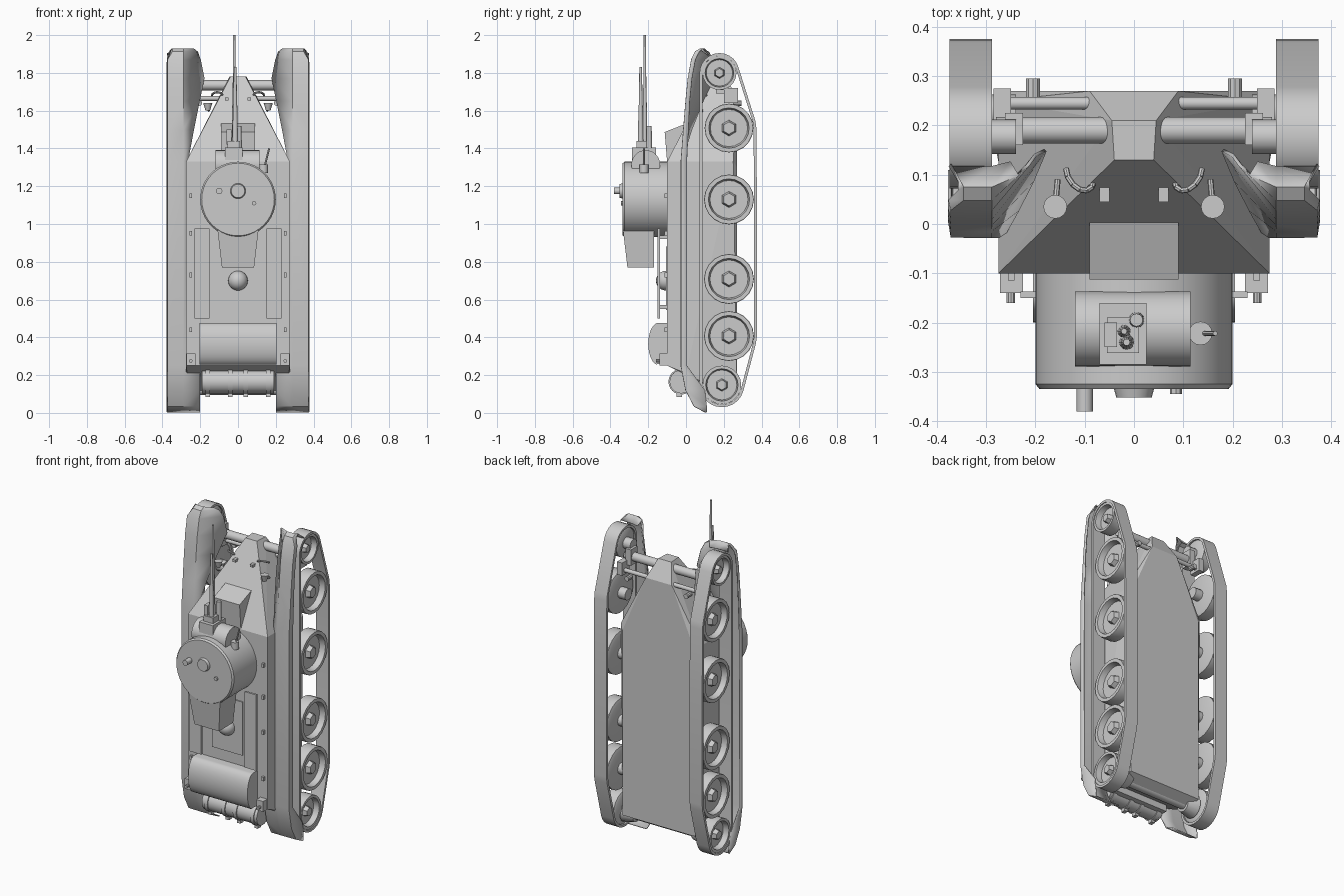
import bpy, bmesh, math
from math import pi, cos, sin, radians
from mathutils import Vector

if "Cube" in bpy.data.objects:
    bpy.data.objects.remove(bpy.data.objects["Cube"])


def finish(name, bm, mirror=False, solid=0, smooth=True):
    bmesh.ops.recalc_face_normals(bm, faces=bm.faces)
    me = bpy.data.meshes.new(name)
    bm.to_mesh(me)
    bm.free()
    if smooth:
        me.shade_smooth()
        me.set_sharp_from_angle(angle=radians(32))
    ob = bpy.data.objects.new(name, me)
    bpy.context.collection.objects.link(ob)
    if solid:
        m = ob.modifiers.new("thickness", 'SOLIDIFY')
        m.thickness, m.offset = solid, 0
    if mirror:
        ob.modifiers.new("mirror", 'MIRROR').use_clip = False
    return ob


def hull(name, pts, mirror=False):
    bm = bmesh.new()
    for p in pts:
        bm.verts.new(p)
    bmesh.ops.convex_hull(bm, input=bm.verts)
    bmesh.ops.dissolve_limit(bm, angle_limit=radians(1), verts=bm.verts, edges=bm.edges)
    return finish(name, bm, mirror, smooth=False)


def sym(pts):
    return [(s * x, y, z) for x, y, z in pts for s in (1, -1)]


def box(name, x, y, z, mirror=False):
    return hull(name, [(a, b, c) for a in x for b in y for c in z], mirror)


def rod(name, p, q, r1, r2=None, n=16, mirror=False):
    p, q = Vector(p), Vector(q)
    bm = bmesh.new()
    bmesh.ops.create_cone(bm, cap_ends=True, segments=n, radius1=r1,
                          radius2=r1 if r2 is None else r2, depth=(q - p).length)
    rot = (q - p).to_track_quat('Z', 'Y').to_matrix().to_4x4()
    bm.transform(rot)
    bmesh.ops.translate(bm, verts=bm.verts, vec=(p + q) / 2)
    return finish(name, bm, mirror)


def lathe_x(name, prof, y, z, n, mirror=False):
    """Spin (radius, x) points about an x-parallel axis."""
    bm = bmesh.new()
    vs = [bm.verts.new((x, y + r, z)) for r, x in prof]
    es = [bm.edges.new(e) for e in zip(vs, vs[1:])]
    bmesh.ops.spin(bm, geom=vs + es, cent=(0, y, z), axis=(1, 0, 0),
                   angle=2 * pi, steps=n)
    bmesh.ops.remove_doubles(bm, verts=bm.verts, dist=1e-5)
    return finish(name, bm, mirror)


# Hull with tapered nose (x, y, z)
hull("hull", sym([
    (.275, -.1, .25), (.275, -.1, 1.33), (.275, .25, 1.33), (.25, .27, 1.30),
    (.04, .13, 1.78), (.045, .21, 1.78), (.09, .27, 1.67),
    (.275, 0, .21), (.25, .2, .10), (.25, .27, .14)]))
hull("driver_hood", sym([(.09, -.1, 1.33), (.09, -.113, 1.487), (.09, .01, 1.535), (.09, 0, 1.4)]))

# Wheels: y, z, radius
wheels = [(.19, .148, .11), (.2275, .407, .14), (.2275, .709, .14),
          (.2275, 1.13, .14), (.2275, 1.508, .137), (.177, 1.8, .097)]
for i, (y, z, r) in enumerate(wheels):
    lathe_x(f"wheel_{i}", [(0, .29), (r * .8, .29), (r - .008, .297), (r - .008, .365), (r * .93, .37),
                           (r * .78, .37), (r * .72, .335), (0, .335)], y, z, 20, True)
    rod(f"wheel_hub_{i}", (.33, y, z), (.362, y, z), r * .32, r * .24, 6, True)
    rod(f"wheel_axle_{i}", (.24, y, z), (.30, y, z), .035, n=12, mirror=True)

# Track band: convex outline around the wheels
samples = []
for y, z, r in wheels:
    for k in range(24):
        a = 2 * pi * k / 24
        samples.append((y + (r + .008) * cos(a), z + (r + .008) * sin(a), cos(a), sin(a)))
samples.sort()


def half(points):
    h = []
    for p in points:
        while len(h) > 1 and ((h[-1][0] - h[-2][0]) * (p[1] - h[-2][1])
                              - (h[-1][1] - h[-2][1]) * (p[0] - h[-2][0])) <= 1e-7:
            h.pop()
        h.append(p)
    return h[:-1]


outline = half(samples) + half(samples[::-1])
bm = bmesh.new()
rings = [[bm.verts.new(v) for v in ((.288, y, z), (.375, y, z),
          (.375, y - .015 * c, z - .015 * s), (.288, y - .015 * c, z - .015 * s))]
         for y, z, c, s in outline]
for a, b in zip(rings, rings[1:] + rings[:1]):
    for k in range(4):
        bm.faces.new((a[k], a[(k + 1) % 4], b[(k + 1) % 4], b[k]))
finish("track", bm, True)

# Fenders: sections of z, top y, inner x, inner y, side lip depth
sections = [(.004, .105, .2, .105, .005), (.035, .045, .2, .045, .065), (.12, .0, .2, 0, .1),
            (.25, -.025, .2, -.025, .03), (1.33, -.025, .265, -.025, .03), (1.5, -.012, .235, .03, .025),
            (1.65, 0, .205, .09, .02), (1.77, .012, .18, .15, .02), (1.87, .03, .2, .14, .02),
            (1.912, .05, .215, .12, .02), (1.926, .075, .235, .1, .012), (1.895, .115, .25, .125, .005)]
bm = bmesh.new()
rows = [[bm.verts.new(v) for v in ((.374 if z < 1.9 else .355, y + lip, z), (.37 if z < 1.9 else .345, y, z),
         (.29, y, z), (xi, yi, z))] for z, y, xi, yi, lip in sections]
for a, b in zip(rows, rows[1:]):
    for k in range(3):
        bm.faces.new((a[k], a[k + 1], b[k + 1], b[k]))
finish("fender", bm, True, solid=.007)

# Turret, bustle and roof fittings
rod("turret", (0, -.1, 1.13), (0, -.325, 1.13), .2, n=40)
rod("turret_roof", (0, -.325, 1.13), (0, -.335, 1.13), .2, .192, n=40)
hull("turret_bustle", sym([(.11, -.335, .98), (.11, -.17, .98), (.085, -.31, .77), (.085, -.17, .77)]))
rod("roof_hatch", (0, -.33, 1.175), (0, -.352, 1.175), .042, .036, n=20)
rod("roof_periscope", (-.1, -.33, 1.175), (-.1, -.381, 1.175), .017)
rod("roof_knob", (.085, -.33, 1.11), (.085, -.345, 1.11), .012, n=8)

# Gun mount and barrels
rod("mantlet", (-.12, -.213, 1.315), (.115, -.213, 1.315), .076, n=28)
box("gun_cradle", (-.07, .025), (-.285, -.16), (1.34, 1.405))
box("gun_receiver", (-.055, .01), (-.262, -.19), (1.40, 1.44))
box("receiver_side", (-.06, -.035), (-.25, -.2), (1.42, 1.5))
for i, (x, y, z0, z1, r1, r2) in enumerate([
        (-.02, -.218, 1.4, 1.72, .014, .009), (-.02, -.218, 1.72, 2.0, .008, .006),
        (-.015, -.24, 1.4, 1.63, .016, .011), (-.015, -.24, 1.63, 1.83, .010, .007),
        (.005, -.195, 1.4, 1.52, .016, .013)]):
    rod(f"gun_barrel_{i}", (x, y, z0), (x, y, z1), r1, r2, 12)
rod("side_lamp", (.135, -.222, 1.27), (.135, -.222, 1.315), .024)
rod("side_lever", (.135, -.222, 1.28), (.165, -.222, 1.4), .005, n=8)

# Engine deck
box("deck_strip", (.15, .23), (-.15, -.137), (.5, .975), True)
for i, z in enumerate((.55, .92)):
    box(f"strip_post_{i}", (.18, .2), (-.14, -.09), (z, z + .02), True)
box("deck_panel", (-.105, .105), (-.107, -.09), (.545, .88))
bm = bmesh.new()
bmesh.ops.create_uvsphere(bm, u_segments=20, v_segments=12, radius=.052)
bmesh.ops.translate(bm, verts=bm.verts, vec=(0, -.107, .7))
finish("deck_dome", bm)
for i, z in enumerate((.44, .73, .95, 1.15)):
    box(f"lift_eye_{i}", (.243, .256), (-.115, -.095), (z - .012, z + .012), True)

# Rear drums, straps and tail brackets
bm = bmesh.new()
prof = [(-.05, .255), (-.15, .26)] + [(-.145 + .055 * cos(a), .365 + .112 * sin(a))
        for a in [-pi / 2 - k * pi / 14 for k in range(1, 14)]] + [(-.145, .477), (-.05, .477)]
face = bm.faces.new([bm.verts.new((-.205, y, z)) for y, z in prof])
ext = bmesh.ops.extrude_face_region(bm, geom=[face])
bmesh.ops.translate(bm, vec=(.41, 0, 0), verts=[v for v in ext["geom"] if isinstance(v, bmesh.types.BMVert)])
finish("rear_drum", bm)
rod("lower_drum", (-.19, -.025, .165), (.19, -.025, .165), .062, n=24)
for i, x in enumerate((.04, .16)):
    rod(f"drum_strap_{i}", (x - .012, -.025, .165), (x + .012, -.025, .165), .068, n=24, mirror=True)
    box(f"strap_foot_{i}", (x - .012, x + .012), (-.05, -.02), (.083, .12), True)
box("drum_mount", (-.19, .19), (-.04, .06), (.13, .24))
box("tail_bracket", (.225, .272), (-.14, -.09), (.25, .315), True)
rod("tail_pin", (.25, -.16, .275), (.25, -.12, .275), .009, n=10, mirror=True)

# Cross tubes and suspension brackets
rod("front_tube", (-.28, .19, 1.735), (.28, .19, 1.735), .027, n=20)
rod("front_tie_rod", (-.26, .245, 1.665), (.26, .245, 1.665), .013, n=12)
box("front_bracket", (.225, .262), (.16, .225), (1.69, 1.79), True)
box("front_link", (.25, .285), (.2, .275), (1.64, 1.72), True)
rod("link_pin", (.205, .25, 1.64), (.205, .295, 1.64), .015, n=10, mirror=True)
rod("rear_tube", (-.28, .19, .125), (.28, .19, .125), .03, n=20)
rod("rear_tube_collar", (.2, .19, .13), (.27, .19, .14), .05, .075, 16, True)

# Nose fittings: headlights and tow hooks
rod("headlight", (.16, .035, 1.60), (.16, .035, 1.64), .012, .024, mirror=True)
rod("headlight_stem", (.16, .035, 1.61), (.155, .09, 1.60), .006, n=8, mirror=True)
hook = [Vector((.11 + .028 * cos(a), .10 + .012 * cos(a) - .03 * sin(a), 1.68 + .018 * sin(a)))
        for a in [pi * k / 6 for k in range(7)]]
for i, (a, b) in enumerate(zip(hook, hook[1:])):
    rod(f"tow_hook_{i}", a, b, .006, n=8, mirror=True)
box("nose_stud", (.05, .07), (.045, .075), (1.655, 1.67), True)
